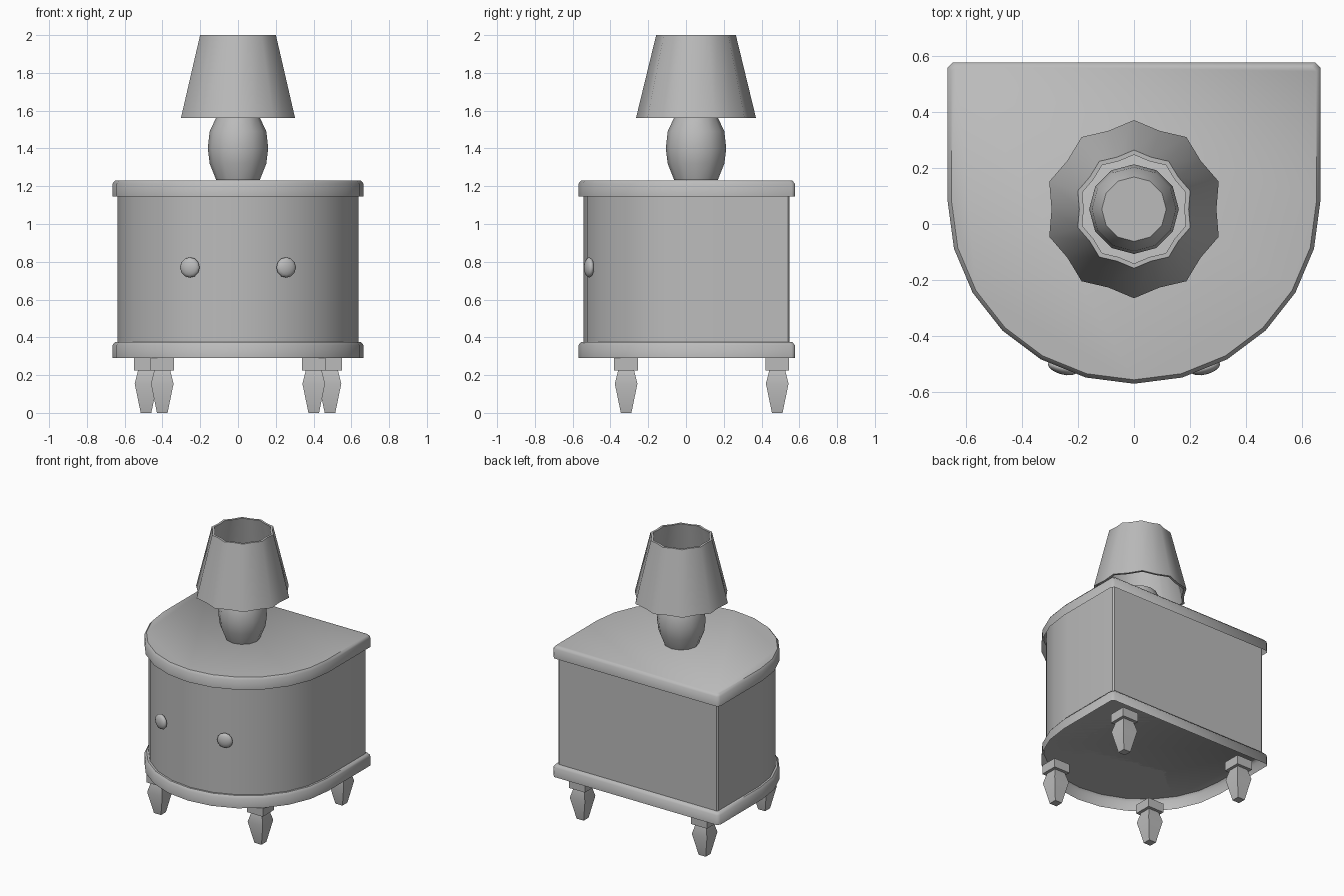
import bpy, bmesh, math
from mathutils import Matrix

if "Cube" in bpy.data.objects:
    bpy.data.objects.remove(bpy.data.objects["Cube"], do_unlink=True)

grey = bpy.data.materials.new("plain grey")
grey.use_nodes = True
grey.diffuse_color = (0.5, 0.5, 0.5, 1)
grey.node_tree.nodes["Principled BSDF"].inputs["Base Color"].default_value = (0.5, 0.5, 0.5, 1)


def loft(name, rings, cap_bottom=True, cap_top=True, angle=35):
    """Skin a stack of closed rings of points into one smooth-shaded object."""
    bm = bmesh.new()
    loops = [[bm.verts.new(p) for p in ring] for ring in rings]
    n = len(loops[0])
    for low, high in zip(loops, loops[1:]):
        for i in range(n):
            j = (i + 1) % n
            bm.faces.new((low[i], low[j], high[j], high[i]))
    if cap_bottom:
        bm.faces.new(loops[0][::-1])
    if cap_top:
        bm.faces.new(loops[-1])
    return finish(name, bm, angle)


def finish(name, bm, angle=35):
    mesh = bpy.data.meshes.new(name)
    bm.to_mesh(mesh)
    bm.free()
    mesh.materials.append(grey)
    ob = bpy.data.objects.new(name, mesh)
    bpy.context.collection.objects.link(ob)
    bpy.ops.object.select_all(action="DESELECT")
    ob.select_set(True)
    bpy.context.view_layer.objects.active = ob
    bpy.ops.object.shade_smooth_by_angle(angle=math.radians(angle))
    return ob


def bow_outline(inset, z, corner=0.018):
    """Straight back and sides with a half-round front, counter-clockwise."""
    rx, ry, back, mid = 0.665 - inset, 0.65 - inset, 0.577 - inset, 0.08
    pts = [(rx - corner, back), (-rx + corner, back), (-rx, back - corner)]
    for i in range(13):
        a = math.pi + math.pi * i / 12
        pts.append((rx * math.cos(a), mid + ry * math.sin(a)))
    pts.append((rx, back - corner))
    return [(x, y, z) for x, y in pts]


def circle(r, z, n, cx=0, cy=0, start=0.0, dip=1.0):
    """Ring of n points; every second one is pulled in by dip."""
    out = []
    for i in range(n):
        a = start + math.tau * i / n
        q = r * (dip if i % 2 else 1)
        out.append((cx + q * math.cos(a), cy + q * math.sin(a), z))
    return out


# Cabinet: curved body between two overhanging slabs that are open below
loft("cabinet_body", [bow_outline(0.028, 0.375, 0.008), bow_outline(0.028, 1.21, 0.008)])
for name, z in (("base_slab", 0.29), ("top_slab", 1.145)):
    loft(name, [bow_outline(0, z), bow_outline(0, z + 0.068), bow_outline(0.014, z + 0.085)],
         cap_bottom=False, angle=50)

# Legs: square block above a tapered square foot
for row, x, y in (("front", 0.401, -0.317), ("back", 0.487, 0.483)):
    for side, s in (("left", 1), ("right", -1)):
        def square(half, z):
            return circle(half * math.sqrt(2), z, 4, s * x, y, math.pi / 4)
        loft(f"{row}_{side}_leg_block", [square(0.063, 0.225), square(0.063, 0.29)])
        loft(f"{row}_{side}_leg", [square(h, z) for h, z in
                                   ((0.028, 0), (0.06, 0.155), (0.042, 0.225))])

# Knobs: flattened balls following the curved front
for side, s in (("left", 1), ("right", -1)):
    bm = bmesh.new()
    bmesh.ops.create_uvsphere(bm, u_segments=12, v_segments=8, radius=0.054)
    place = (Matrix.Translation((s * 0.255, -0.513, 0.77))
             @ Matrix.Rotation(s * math.radians(16), 4, "Z")
             @ Matrix.Diagonal((1, 0.44, 1, 1)) @ Matrix.Rotation(math.pi / 2, 4, "X"))
    bmesh.ops.transform(bm, matrix=place, verts=bm.verts)
    finish(f"{side}_knob", bm, 60)

# Lamp: barrel-shaped base and a fluted, open shade
LAMP_Y = 0.053
barrel = ((0.115, 1.232), (0.15, 1.32), (0.16, 1.40), (0.15, 1.49), (0.115, 1.565))
loft("lamp_base", [circle(r, z, 12, 0, LAMP_Y) for r, z in barrel], angle=45)

shade_rings = ((0.318, 1.56), (0.211, 2.0), (0.194, 2.0), (0.301, 1.56), (0.318, 1.56))
loft("lamp_shade", [circle(r, z, 20, 0, LAMP_Y, math.pi / 2, 0.925) for r, z in shade_rings],
     cap_bottom=False, cap_top=False, angle=50)
